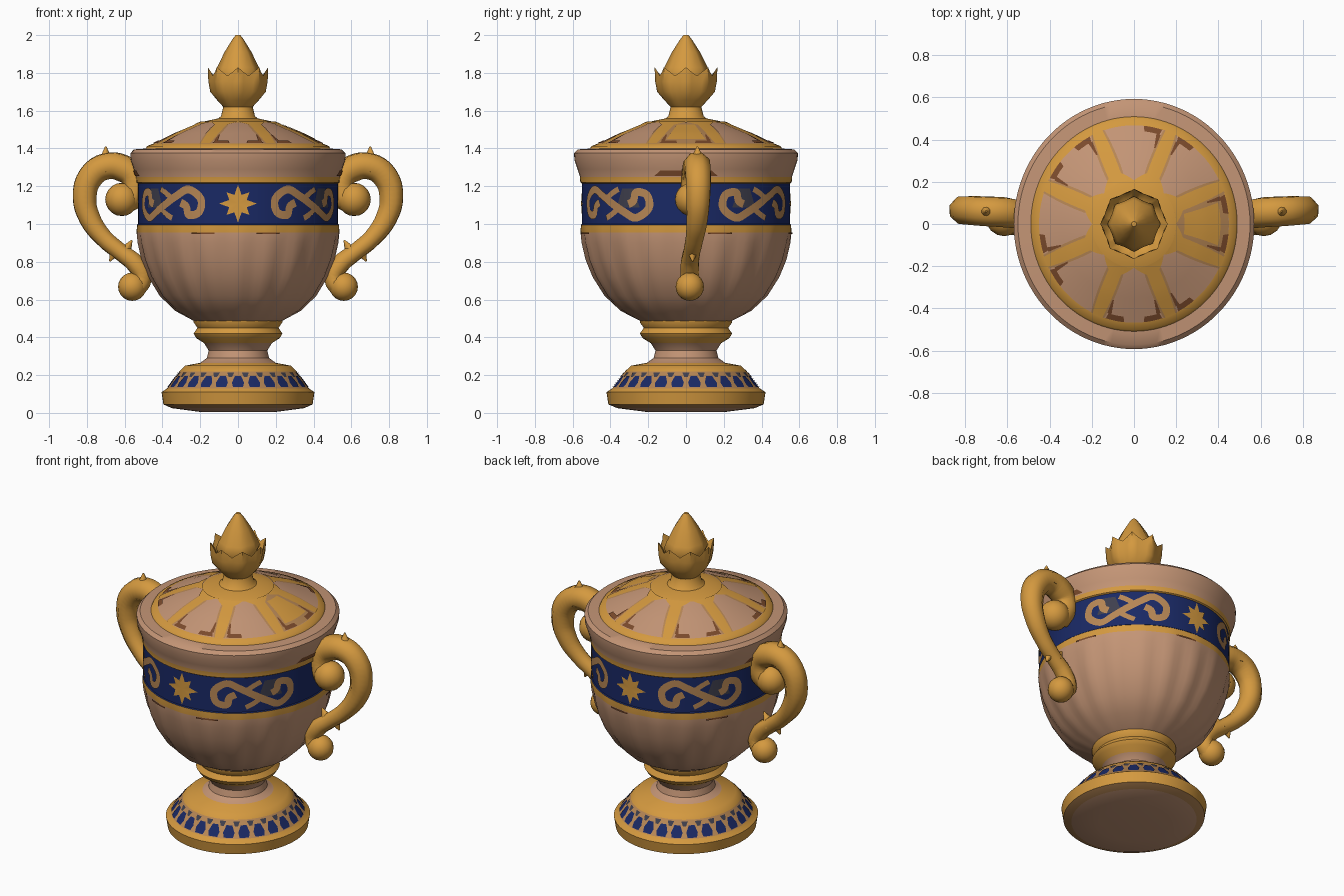
import bpy, bmesh
from math import sin, cos, pi, radians
from mathutils import Vector

cube = bpy.data.objects.get("Cube")
if cube:
    bpy.data.objects.remove(cube)


def material(name, rgb):
    m = bpy.data.materials.new(name)
    m.use_nodes = True
    m.diffuse_color = (*rgb, 1)
    m.node_tree.nodes["Principled BSDF"].inputs["Base Color"].default_value = (*rgb, 1)
    return m


CLAY = material("pink clay", (0.55, 0.30, 0.18))
GOLD = material("gold", (0.66, 0.32, 0.05))
OCHRE = material("ochre", (0.47, 0.24, 0.09))
NAVY = material("navy", (0.01, 0.022, 0.13))
BROWN = material("brown", (0.20, 0.07, 0.025))
SLATE = material("slate", (0.05, 0.05, 0.075))
MATS = [CLAY, GOLD, OCHRE, NAVY, BROWN, SLATE]
OVAL = 1.04  # the vessel is slightly deeper than wide


def smooth(ob, angle):
    bpy.ops.object.select_all(action='DESELECT')
    ob.select_set(True)
    bpy.context.view_layer.objects.active = ob
    bpy.ops.object.shade_smooth_by_angle(angle=radians(angle))


def finish(name, bm, angle=40):
    me = bpy.data.meshes.new(name)
    bm.to_mesh(me)
    bm.free()
    for m in MATS:
        me.materials.append(m)
    ob = bpy.data.objects.new(name, me)
    bpy.context.collection.objects.link(ob)
    smooth(ob, angle)


def around(r, a, z):
    return Vector((r * sin(a), -r * cos(a) * OVAL, z))


def lathe(name, rows, seg=96, shape=None, angle=40):
    """Rows are (radius, height, material of the strip above)."""
    bm = bmesh.new()
    rings = []
    for i, (r, z, _) in enumerate(rows):
        angles = [2 * pi * k / seg for k in range(seg)]
        rings.append([bm.verts.new(around(*(shape(i, r, a, z, k) if shape else (r, a, z))))
                      for k, a in enumerate(angles)])
    for lo, hi, row in zip(rings, rings[1:], rows):
        for k in range(seg):
            n = (k + 1) % seg
            bm.faces.new((lo[k], lo[n], hi[n], hi[k])).material_index = MATS.index(row[2])
    bmesh.ops.remove_doubles(bm, verts=bm.verts, dist=1e-5)
    bmesh.ops.recalc_face_normals(bm, faces=bm.faces)
    finish(name, bm, angle)


# Foot and stem
lathe("foot", [
    (0, 0.01, CLAY), (0.2, 0.005, CLAY), (0.35, 0.025, OCHRE), (0.395, 0.045, GOLD),
    (0.405, 0.11, GOLD), (0.375, 0.13, OCHRE), (0.31, 0.22, GOLD), (0.28, 0.25, GOLD),
    (0.2, 0.265, CLAY), (0.165, 0.29, CLAY), (0.155, 0.33, CLAY), (0.18, 0.37, GOLD),
    (0.22, 0.395, GOLD), (0.235, 0.42, GOLD), (0.215, 0.45, GOLD), (0.235, 0.48, GOLD),
    (0.235, 0.495, GOLD), (0, 0.5, GOLD)])

# Fluted bowl, band and rim
FLUTES = [0, .6, 1, 1, 1, .7, .3]
lathe("bowl", [
    (0.23, 0.485, CLAY), (0.33, 0.54, CLAY), (0.41, 0.62, CLAY), (0.47, 0.72, CLAY),
    (0.505, 0.81, CLAY), (0.527, 0.9, CLAY), (0.535, 0.955, GOLD), (0.535, 0.995, NAVY),
    (0.53, 1.0, NAVY), (0.53, 1.215, GOLD), (0.538, 1.22, GOLD), (0.54, 1.25, CLAY),
    (0.552, 1.29, CLAY), (0.568, 1.34, CLAY), (0.57, 1.375, CLAY), (0.55, 1.395, CLAY),
    (0.48, 1.4, CLAY)],
    shape=lambda i, r, a, z, k: (r * (1 + 0.012 * dict(enumerate(FLUTES)).get(i, 0) * cos(20 * a)), a, z))

# Domed lid
LID = [(0.49, 1.398), (0.482, 1.412), (0.45, 1.425), (0.34, 1.48), (0.2, 1.537)]
lathe("lid", [(r, z, m) for (r, z), m in zip(LID, [GOLD, GOLD, CLAY, CLAY, GOLD])]
      + [(0.17, 1.545, GOLD), (0.1, 1.56, GOLD), (0, 1.56, GOLD)])


# Finial: leafy cup with a pointed bud
def leaf_tips(i, r, a, z, k):
    if i == 6:
        return r + 0.014 * (k % 4 == 0), a, z + (0.03, 0.005, -0.015, 0.005)[k % 4]
    return r + 0.007 * cos(8 * a) * (i in (4, 5)), a, z


lathe("finial_cup", [
    (0.125, 1.545, GOLD), (0.09, 1.57, GOLD), (0.078, 1.62, GOLD), (0.11, 1.655, GOLD),
    (0.14, 1.7, GOLD), (0.15, 1.755, GOLD), (0.146, 1.8, GOLD), (0.115, 1.755, GOLD),
    (0, 1.74, GOLD)], 32, leaf_tips, 50)
lathe("finial_bud", [
    (0.1, 1.74, GOLD), (0.12, 1.79, GOLD), (0.105, 1.83, GOLD), (0.068, 1.91, GOLD),
    (0.03, 1.975, GOLD), (0.012, 2, GOLD), (0, 2, GOLD)], 16,
    lambda i, r, a, z, k: (r * (1 + 0.05 * cos(8 * a)), a, z), 50)


# Painted plates laid on the curved surfaces
def on_band(s, h, lift=0.005):
    return around(0.53 + lift, s / 0.53, 1.108 + h)


def on_wall(a, z):
    return around(0.541 if z < 1.25 else 0.545 + (z - 1.25) * 0.3, a, z)


def on_foot(a, z):
    return around(0.379 - (z - 0.13) * 0.722, a, z)


def on_lid(a, r, lift=0.005):
    for (r0, z0), (r1, z1) in zip(LID, LID[1:]):
        if r0 >= r >= r1 - 1e-6:
            return around(r, a, z0 + (z1 - z0) * (r0 - r) / (r0 - r1) + lift)


def face_out(bm, verts, mat):
    f = bm.faces.new(verts)
    f.material_index = MATS.index(mat)
    f.normal_update()
    c = f.calc_center_median()
    if f.normal.dot(Vector((c.x, c.y, 0.1))) < 0:
        f.normal_flip()


def patch(bm, put, mid, half, v0, v1, mat, taper=1, n=6):
    """Grid plate around an angle, from v0 to v1; taper scales its width at v1."""
    g = [[bm.verts.new(put(mid + half * (2 * i / n - 1) * (1 + (taper - 1) * j / n),
                           v0 + (v1 - v0) * j / n)) for i in range(n + 1)] for j in range(n + 1)]
    for lo, hi in zip(g, g[1:]):
        for i in range(n):
            face_out(bm, (lo[i], lo[i + 1], hi[i + 1], hi[i]), mat)


def ribbon(bm, pts, width, put, mat, n=5):
    """Smooth strip of even width through 2D points."""
    pts = [Vector(p) for p in pts]
    ext = [pts[0]] + pts + [pts[-1]]
    path = [0.5 * (2 * b + (c - a) * t + (2 * a - 5 * b + 4 * c - d) * t * t
                   + (3 * b - a - 3 * c + d) * t ** 3)
            for a, b, c, d in zip(ext, ext[1:], ext[2:], ext[3:]) for t in [k / n for k in range(n)]]
    pairs = []
    for i, p in enumerate(path):
        d = (path[min(i + 1, len(path) - 1)] - path[max(i - 1, 0)]).normalized() * width / 2
        pairs.append([bm.verts.new(put(*(p + e))) for e in (Vector((-d.y, d.x)), Vector((d.y, -d.x)))])
    for (a, b), (c, d) in zip(pairs, pairs[1:]):
        face_out(bm, (a, b, d, c), mat)


# Scrolls and eight-pointed stars on the band, with dull patches in the blue
half = [(-0.1, 0.005), (-0.135, -0.015), (-0.15, -0.06), (-0.21, -0.045),
        (-0.22, 0.025), (-0.15, 0.075), (-0.08, 0.045)]
scroll = half + [(0, 0)] + [(-x, -y) for x, y in reversed(half)]
leaves = [[(-0.05, 0.02), (0, 0.055), (0.05, 0.08)], [(0.05, -0.02), (0, -0.055), (-0.05, -0.08)]]
bm = bmesh.new()
for back in (0, 0.53 * pi):
    for side in (1, -1):
        for line, w in [(scroll, 0.042)] + [(l, 0.03) for l in leaves]:
            ribbon(bm, [(back + side * (x + 0.42), y) for x, y in line], w, on_band, OCHRE)
        patch(bm, lambda s, h: on_band(s, h, 0.003), back + side * 0.52, 0.07, -0.02, 0.08, SLATE, 0.5)
    hub = bm.verts.new(on_band(back, 0))
    reach = [0.1, 0.05, 0.085, 0.05] * 4
    tips = [bm.verts.new(on_band(back + r * sin(k * pi / 8), r * cos(k * pi / 8)))
            for k, r in enumerate(reach)]
    for k in range(16):
        face_out(bm, (hub, tips[k], tips[(k + 1) % 16]), GOLD)
finish("band_ornament", bm)

# Blue panes around the foot
bm = bmesh.new()
for k in range(26):
    a = 2 * pi * k / 26
    patch(bm, on_foot, a, 0.07, 0.136, 0.16, NAVY, 1.3, 2)
    patch(bm, on_foot, a, 0.091, 0.16, 0.195, NAVY, 0.55, 2)
    patch(bm, on_foot, a + pi / 26, 0.025, 0.19, 0.214, SLATE, 2.4, 2)
finish("foot_panes", bm)

# Lid spokes with shaded edges, one gilded panel and brown wear in the corners
bm = bmesh.new()
patch(bm, lambda a, r: on_lid(a, r, 0.002), pi / 2, 0.36, 0.45, 0.2, OCHRE)
patch(bm, on_lid, pi / 2, 0.24, 0.41, 0.24, GOLD, 0.8)
for k in range(8):
    a = (k + 0.5) * pi / 4
    patch(bm, lambda b, r: on_lid(b, r, 0.003), a, 0.075, 0.452, 0.235, OCHRE, 2.4)
    patch(bm, on_lid, a, 0.055, 0.455, 0.24, GOLD, 2.4)
    patch(bm, on_lid, a, 0.132, 0.24, 0.2, GOLD, 2.9)
    for e in (-1, 1):
        if (k + e) % 3:
            patch(bm, on_lid, a + e * 0.19, 0.1, 0.45, 0.425, BROWN, 0.85)
            patch(bm, on_lid, a + e * 0.115, 0.025, 0.425, 0.36, BROWN, 0.4)
finish("lid_spokes", bm)

# Brown wear along the band borders
bm = bmesh.new()
for a in (-0.35, 0.3, 1.9, 3.0, 4.1):
    patch(bm, on_wall, a, 0.12, 0.946, 0.956, BROWN)
for a in (-pi / 2, pi / 2):
    patch(bm, on_wall, a, 0.3, 1.254, 1.282, BROWN, 0.8)
finish("band_wear", bm)

# Scrolled handles: x, y, z, radius
HANDLE = [(0.62, 0.03, 1.12, 0.07), (0.56, 0.04, 1.15, 0.07), (0.55, 0.045, 1.24, 0.07),
          (0.61, 0.055, 1.295, 0.075), (0.70, 0.06, 1.305, 0.074), (0.78, 0.065, 1.25, 0.072),
          (0.812, 0.065, 1.14, 0.067), (0.785, 0.06, 1.03, 0.06), (0.71, 0.045, 0.925, 0.05),
          (0.62, 0.03, 0.85, 0.047), (0.54, 0.02, 0.785, 0.052), (0.505, 0.02, 0.71, 0.05),
          (0.54, 0.02, 0.66, 0.055)]


def knob(name, side, loc, size, point=None):
    bm = bmesh.new()
    if point:
        bmesh.ops.create_cone(bm, segments=10, radius1=size, radius2=0.004, depth=size * 2, cap_ends=True)
        turn = Vector((0, 0, 1)).rotation_difference(Vector(point)).to_matrix()
        bmesh.ops.rotate(bm, verts=bm.verts, matrix=turn)
    else:
        bmesh.ops.create_uvsphere(bm, u_segments=16, v_segments=10, radius=size)
    for v in bm.verts:
        v.co += Vector(loc)
        v.co.x *= side
    for f in bm.faces:
        f.material_index = MATS.index(GOLD)
    bmesh.ops.recalc_face_normals(bm, faces=bm.faces)
    finish(name, bm, 50)


for side, label in ((1, "left"), (-1, "right")):
    cu = bpy.data.curves.new(label + "_handle", 'CURVE')
    cu.dimensions = '3D'
    cu.bevel_depth, cu.bevel_resolution, cu.use_fill_caps, cu.resolution_u = 1, 2, True, 4
    sp = cu.splines.new('BEZIER')
    sp.bezier_points.add(len(HANDLE) - 1)
    for p, (x, y, z, r) in zip(sp.bezier_points, HANDLE):
        p.co, p.radius = (side * x, y, z), r
        p.handle_left_type = p.handle_right_type = 'AUTO'
    cu.materials.append(GOLD)
    ob = bpy.data.objects.new(label + "_handle", cu)
    bpy.context.collection.objects.link(ob)
    bpy.ops.object.select_all(action='DESELECT')
    ob.select_set(True)
    bpy.context.view_layer.objects.active = ob
    bpy.ops.object.convert(target='MESH')
    smooth(bpy.context.view_layer.objects.active, 50)
    knob(label + "_upper_volute", side, (0.615, 0.03, 1.13), 0.088)
    knob(label + "_lower_volute", side, (0.56, 0.02, 0.668), 0.075)
    knob(label + "_crest", side, (0.70, 0.06, 1.342), 0.068, (0, 0, 1))
    knob(label + "_spur", side, (0.66, 0.035, 0.84), 0.042, (0.5, 0, -1))
    knob(label + "_leaf", side, (0.585, 0.03, 0.875), 0.045, (-0.6, 0, 1))
